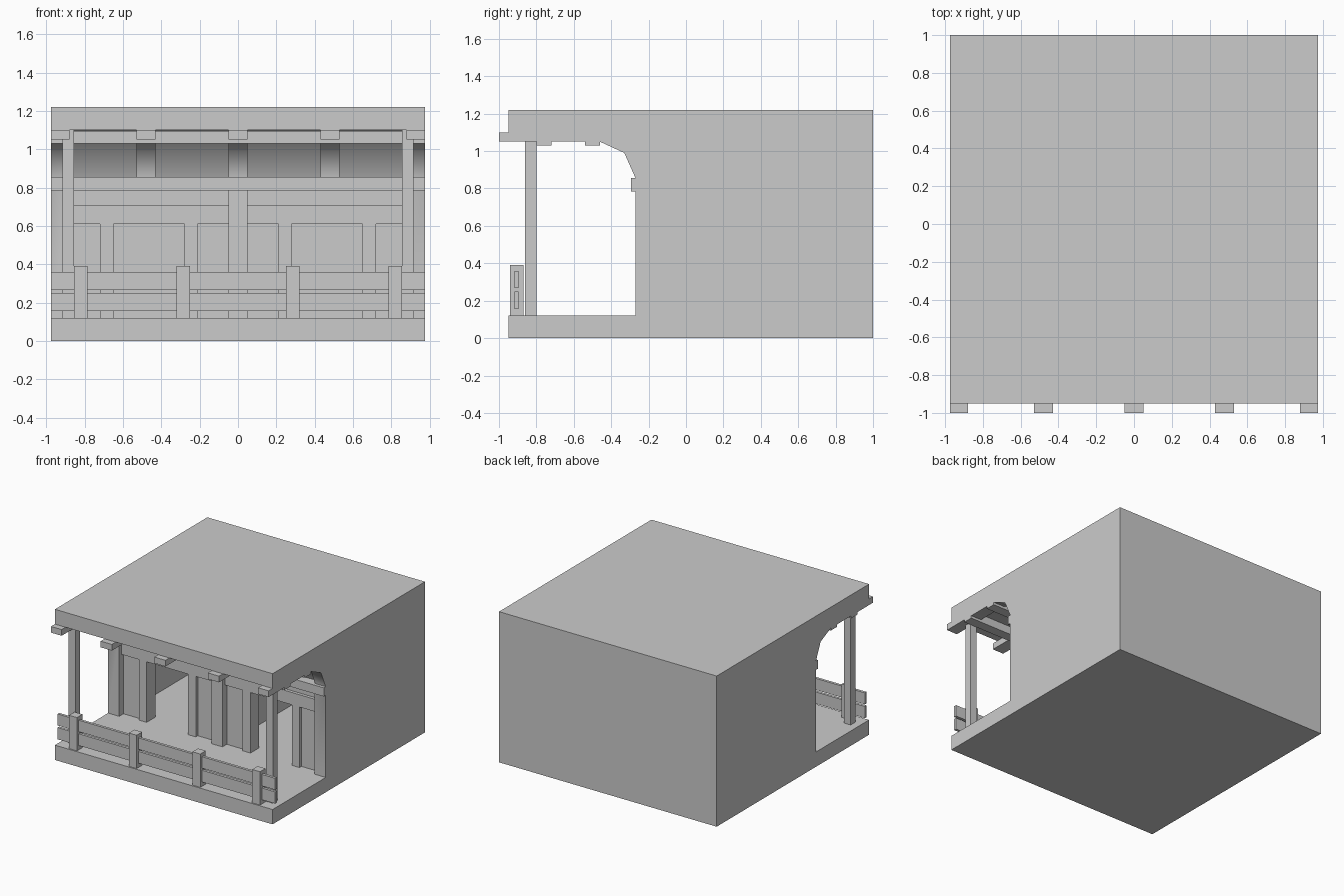
import bpy, bmesh, math

if "Cube" in bpy.data.objects:
    bpy.data.objects.remove(bpy.data.objects["Cube"])

GREY = (0.6, 0.6, 0.6, 1)
grey = bpy.data.materials.new("plain_grey")
grey.use_nodes = True
grey.diffuse_color = GREY
grey.node_tree.nodes["Principled BSDF"].inputs["Base Color"].default_value = GREY

HALF = 0.975      # half width of the building
FLOOR = 0.12      # porch floor height
WALL = -0.27      # front plane of the rooms


def prism(name, profile, x0, x1):
    """Extrude a (y, z) profile along x."""
    bm = bmesh.new()
    face = bm.faces.new([bm.verts.new((x0, y, z)) for y, z in profile])
    new = bmesh.ops.extrude_face_region(bm, geom=[face])["geom"]
    bmesh.ops.translate(bm, vec=(x1 - x0, 0, 0),
                        verts=[v for v in new if isinstance(v, bmesh.types.BMVert)])
    bmesh.ops.recalc_face_normals(bm, faces=bm.faces)
    mesh = bpy.data.meshes.new(name)
    bm.to_mesh(mesh)
    bm.free()
    mesh.materials.append(grey)
    obj = bpy.data.objects.new(name, mesh)
    bpy.context.collection.objects.link(obj)
    return obj


def box(name, x, y, z):
    return prism(name, [(y[0], z[0]), (y[1], z[0]), (y[1], z[1]), (y[0], z[1])], *x)


def pair(name, x, y, z):
    """A box on the left (+x) and its mirror on the right."""
    box(name + "_left", x, y, z)
    box(name + "_right", (-x[1], -x[0]), y, z)


def cut(target, cutter):
    mod = target.modifiers.new("cut", 'BOOLEAN')
    mod.operation = 'DIFFERENCE'
    mod.solver = 'EXACT'
    mod.object = cutter
    bpy.context.view_layer.objects.active = target
    bpy.ops.object.modifier_apply(modifier=mod.name)
    bpy.data.objects.remove(cutter)


# Building shell: floor, roof, arched porch ceiling and rafter tips in one profile
shell = prism("building_shell", [
    (-0.95, 0), (1, 0), (1, 1.22), (-0.95, 1.22), (-0.95, 1.1), (-1, 1.1),
    (-1, 1.05), (-0.46, 1.05), (-0.33, 0.99), (WALL, 0.855), (WALL, FLOOR),
    (-0.95, FLOOR)], -HALF, HALF)

# Ceiling bays cut back between the rafters
bay = [(-1.1, 0.855), (-1.1, 1.1), (-0.44, 1.1), (-0.295, 1.03), (-0.22, 0.855)]
for x0, x1 in ((-0.88, -0.53), (-0.43, -0.05), (0.05, 0.43), (0.53, 0.88)):
    cut(shell, prism("bay_cutter", bay, x0, x1))

# Two rooms with a partition between them
for x in ((-0.875, -0.05), (0.05, 0.875)):
    cut(shell, box("room_cutter", x, (-0.3, 0.93), (FLOOR, 0.785)))

bpy.ops.object.select_all(action='DESELECT')
shell.select_set(True)
bpy.context.view_layer.objects.active = shell
bpy.ops.object.shade_smooth_by_angle(angle=math.radians(50))

# Purlins under the porch ceiling and the ledge beam on the wall
for name, y in (("front_purlin", (-0.8, -0.72)), ("back_purlin", (-0.54, -0.46))):
    box(name, (-HALF, HALF), y, (1.03, 1.095))
box("ledge_beam", (-HALF, HALF), (-0.295, -0.2), (0.785, 0.855))

# Front wall: panels, door posts and headers
PANEL, FRAME = (-0.215, -0.15), (-0.24, -0.13)
pair("inner_panel", (0.05, 0.21), PANEL, (FLOOR, 0.61))
pair("outer_panel", (0.72, 0.875), PANEL, (FLOOR, 0.61))
pair("inner_door_post", (0.21, 0.28), FRAME, (FLOOR, 0.61))
pair("outer_door_post", (0.65, 0.72), FRAME, (FLOOR, 0.61))
pair("door_header", (0.05, 0.875), FRAME, (0.61, 0.71))
pair("upper_panel", (0.05, 0.875), PANEL, (0.71, 0.785))

# Porch posts
pair("porch_post", (0.855, 0.915), (-0.86, -0.8), (FLOOR, 1.1))

# Fence
pair("inner_fence_post", (0.25, 0.32), (-0.94, -0.87), (FLOOR, 0.39))
pair("outer_fence_post", (0.785, 0.855), (-0.94, -0.87), (FLOOR, 0.39))
box("lower_fence_rail", (-HALF, HALF), (-0.917, -0.895), (0.155, 0.25))
box("upper_fence_rail", (-HALF, HALF), (-0.917, -0.895), (0.267, 0.36))
